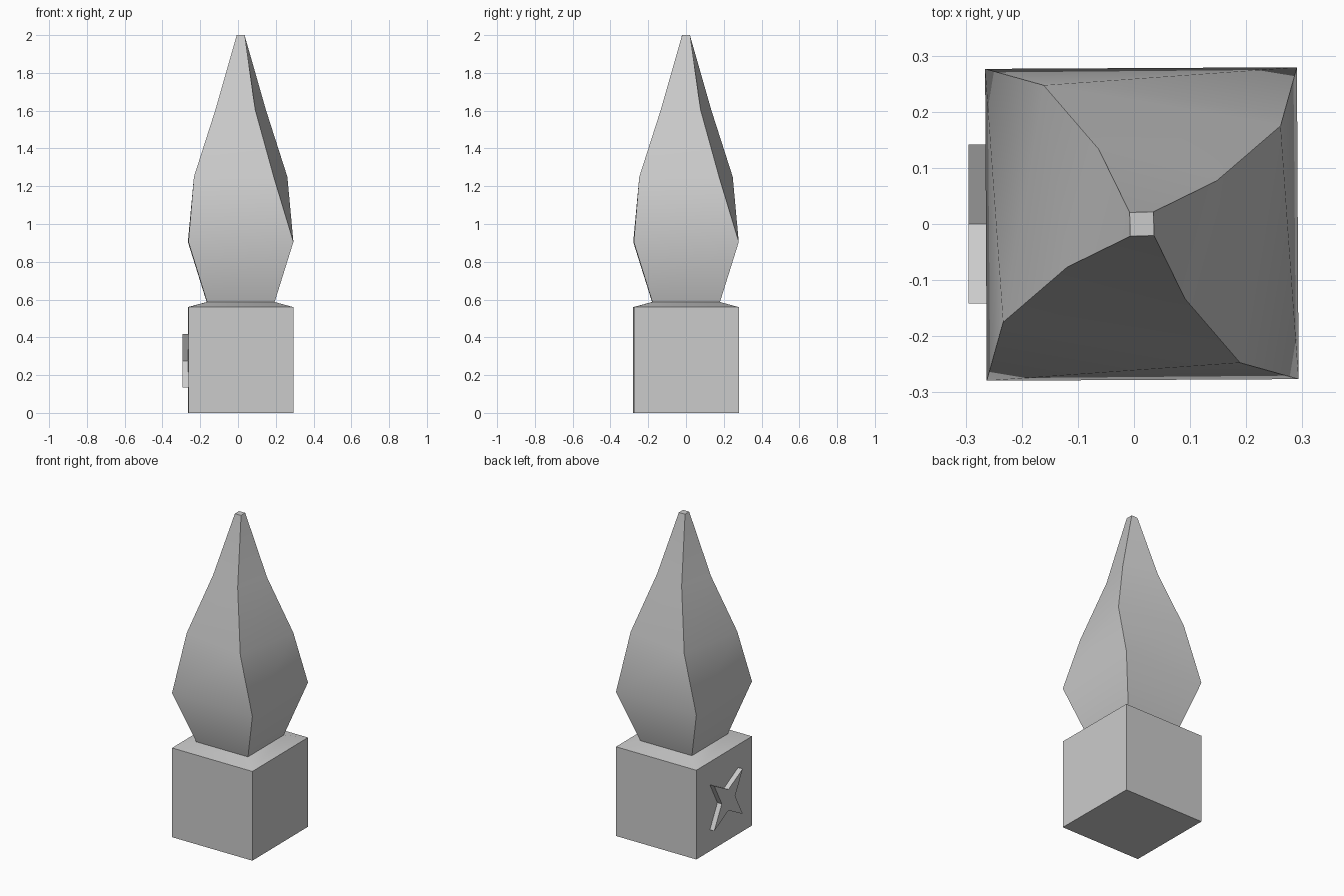
import bpy, bmesh
from math import cos, sin, pi, radians

if "Cube" in bpy.data.objects:
    bpy.data.objects.remove(bpy.data.objects["Cube"])

CX = 0.014  # body axis


def make(name, bm):
    bmesh.ops.recalc_face_normals(bm, faces=bm.faces)
    mesh = bpy.data.meshes.new(name)
    bm.to_mesh(mesh)
    bm.free()
    ob = bpy.data.objects.new(name, mesh)
    bpy.context.collection.objects.link(ob)
    return ob


def loft(name, rings):
    """Bridge rings of points into a closed solid."""
    bm = bmesh.new()
    loops = [[bm.verts.new(p) for p in ring] for ring in rings]
    n = len(loops[0])
    for a, b in zip(loops, loops[1:]):
        for i in range(n):
            j = (i + 1) % n
            bm.faces.new((a[i], a[j], b[j], b[i]))
    bm.faces.new(loops[0][::-1])
    bm.faces.new(loops[-1])
    return make(name, bm)


def square(z, r, angle):
    return [(CX + r * cos(radians(angle + 90 * k)),
             r * sin(radians(angle + 90 * k)), z) for k in range(4)]


# Cube pedestal with chamfered top and twisted flame
body = loft("pedestal_and_flame", [square(*s) for s in (
    (0.0, 0.393, 45.3), (0.56, 0.393, 45.3), (0.587, 0.253, 45.3),
    (0.905, 0.393, 45.3), (1.25, 0.303, 35.3),
    (1.605, 0.154, 30), (2.0, 0.03, 46.5))])
bpy.context.view_layer.objects.active = body
body.select_set(True)
bpy.ops.object.shade_smooth_by_angle(angle=radians(30))


# Four-pointed emblem on the left side
def star(x):
    pts = []
    for k in range(8):
        r = 0.2 if k % 2 else 0.066
        a = k * pi / 4
        pts.append((x, r * cos(a), 0.276 + r * sin(a)))
    return pts


loft("star_emblem", [star(-0.25), star(-0.295)])
